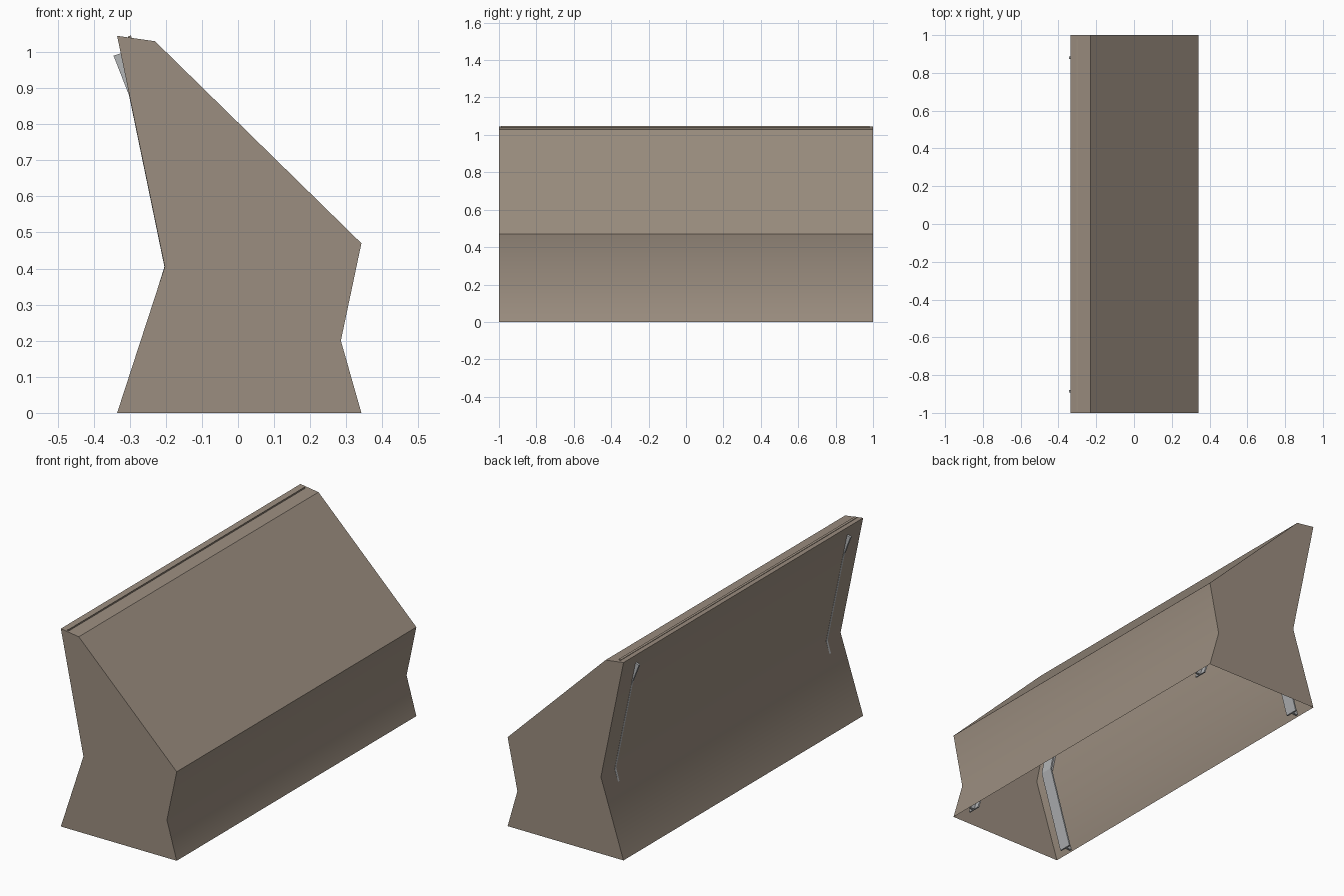
import bpy, bmesh, math

if "Cube" in bpy.data.objects:
    bpy.data.objects.remove(bpy.data.objects["Cube"])


def material(name, rgb):
    m = bpy.data.materials.new(name)
    m.diffuse_color = (*rgb, 1)
    m.use_nodes = True
    m.node_tree.nodes["Principled BSDF"].inputs["Base Color"].default_value = m.diffuse_color
    return m


STONE = material("brown_shell", (0.33, 0.27, 0.215))
STEEL = material("grey_steel", (0.45, 0.46, 0.47))


def extrude_profile(name, pts, y0, y1, mat, open_bottom=False, smooth=None):
    """Prism with an xz outline, running from y0 to y1."""
    bm = bmesh.new()
    a = [bm.verts.new((x, y0, z)) for x, z in pts]
    b = [bm.verts.new((x, y1, z)) for x, z in pts]
    bm.faces.new(a)
    bm.faces.new(b)
    n = len(pts)
    for i in range(n - 1 if open_bottom else n):
        j = (i + 1) % n
        bm.faces.new((a[i], a[j], b[j], b[i]))
    bmesh.ops.recalc_face_normals(bm, faces=bm.faces)
    me = bpy.data.meshes.new(name)
    bm.to_mesh(me)
    bm.free()
    ob = bpy.data.objects.new(name, me)
    bpy.context.collection.objects.link(ob)
    me.materials.append(mat)
    if smooth:
        bpy.ops.object.select_all(action='DESELECT')
        bpy.context.view_layer.objects.active = ob
        ob.select_set(True)
        bpy.ops.object.shade_smooth_by_angle(angle=math.radians(smooth))
    return ob


# hollow shell, open underneath
shell = [(-0.335, 0), (-0.203, 0.405), (-0.335, 1.045), (-0.23, 1.03),
         (0.342, 0.47), (0.285, 0.2), (0.342, 0)]
extrude_profile("outer_shell", shell, -1, 1, STONE, True, 33)

# thin liner edge showing along the top ridge
extrude_profile("ridge_liner", [(-0.301, 0.97), (-0.305, 1.043), (-0.296, 1.047),
                                (-0.293, 0.97)], -0.99, 0.98, STONE)

# bent steel brackets inside; the rear tips poke through the back wall
rear_out = [(-0.328, 0.005), (-0.204, 0.405), (-0.302, 0.88), (-0.345, 0.99)]
rear_in = [(-0.29, 0.005), (-0.168, 0.405), (-0.262, 0.88), (-0.3, 1.005)]
front_out = [(0.335, 0.005), (0.28, 0.2), (0.333, 0.465)]
front_in = [(0.3, 0.005), (0.243, 0.2), (0.29, 0.45)]
for side, y in (("near", -0.885), ("far", 0.88)):
    for part, outer, inner in (("rear", rear_out, rear_in), ("front", front_out, front_in)):
        extrude_profile(f"{part}_bracket_web_{side}", outer + inner[::-1],
                        y - 0.006, y + 0.006, STEEL)
        s = 0.008 if part == "rear" else -0.008
        flange = inner + [(x - s, z) for x, z in inner[::-1]]
        extrude_profile(f"{part}_bracket_flange_{side}", flange, y - 0.035, y + 0.035, STEEL)
